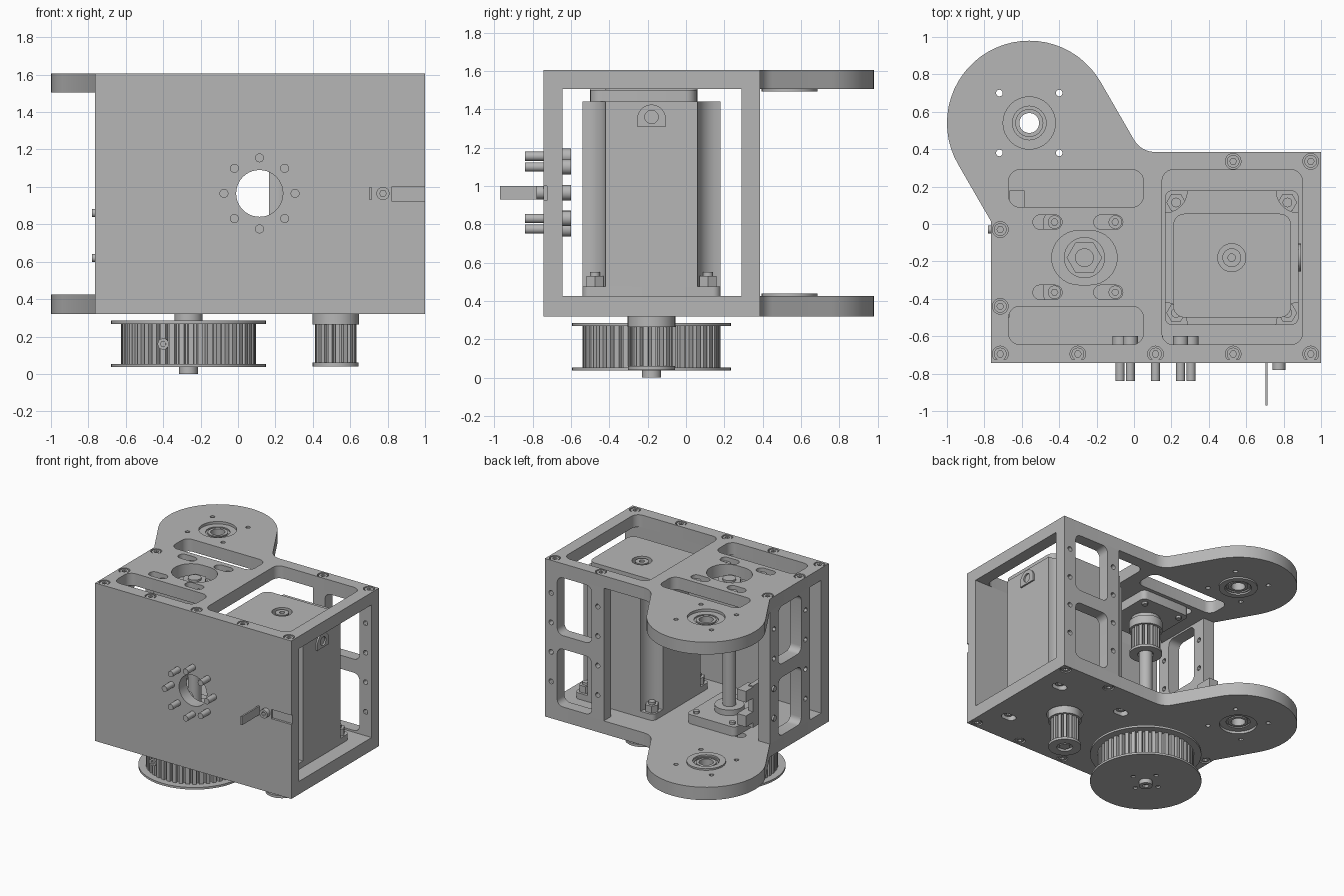
import bpy, bmesh, math
from mathutils import Vector

if "Cube" in bpy.data.objects:
    bpy.data.objects.remove(bpy.data.objects["Cube"])

GREY = bpy.data.materials.new("machined_grey")
GREY.diffuse_color = (0.47, 0.47, 0.47, 1)
GREY.use_nodes = True
GREY.node_tree.nodes["Principled BSDF"].inputs["Base Color"].default_value = GREY.diffuse_color


def arc(cx, cy, r, a0, a1, n):
    return [(cx + r * math.cos(math.radians(a0 + (a1 - a0) * i / n)),
             cy + r * math.sin(math.radians(a0 + (a1 - a0) * i / n))) for i in range(n + 1)]


def circle(cx, cy, r, n=32):
    return arc(cx, cy, r, 0, 360, n)[:-1]


def rrect(x0, x1, y0, y1, r, n=6):
    return (arc(x1 - r, y1 - r, r, 0, 90, n) + arc(x0 + r, y1 - r, r, 90, 180, n)
            + arc(x0 + r, y0 + r, r, 180, 270, n) + arc(x1 - r, y0 + r, r, 270, 360, n))


def rect(x0, x1, y0, y1):
    return [(x0, y0), (x1, y0), (x1, y1), (x0, y1)]


def prism(name, loops, a, b, axis='z'):
    """Extrude an outline with holes from a to b along an axis."""
    cu = bpy.data.curves.new(name, 'CURVE')
    cu.dimensions = '2D'
    cu.fill_mode = 'BOTH'
    cu.extrude = abs(b - a) / 2
    for loop in loops:
        sp = cu.splines.new('POLY')
        sp.points.add(len(loop) - 1)
        for p, (u, v) in zip(sp.points, loop):
            p.co = (u, v, 0, 1)
        sp.use_cyclic_u = True
    tmp = bpy.data.objects.new(name + "_tmp", cu)
    me = bpy.data.meshes.new_from_object(tmp)
    bpy.data.objects.remove(tmp)
    mid = (a + b) / 2
    bm = bmesh.new()
    bm.from_mesh(me)
    for v in bm.verts:
        u, w, d = v.co.x, v.co.y, v.co.z + mid
        v.co = Vector({'z': (u, w, d), 'y': (u, d, w), 'x': (d, u, w)}[axis])
    bmesh.ops.remove_doubles(bm, verts=bm.verts, dist=1e-5)
    bmesh.ops.recalc_face_normals(bm, faces=bm.faces)
    me = bpy.data.meshes.new(name)
    bm.to_mesh(me)
    bm.free()
    me.materials.append(GREY)
    me.polygons.foreach_set("use_smooth", [True] * len(me.polygons))
    me.set_sharp_from_angle(angle=math.radians(30))
    ob = bpy.data.objects.new(name, me)
    bpy.context.collection.objects.link(ob)
    return ob


def teeth(cx, cy, r, depth, n):
    pts = []
    for i in range(n):
        for f, rr in ((0.0, r), (0.55, r), (0.65, r - depth), (0.9, r - depth)):
            t = 2 * math.pi * (i + f) / n
            pts.append((cx + rr * math.cos(t), cy + rr * math.sin(t)))
    return pts


# Key positions
LX, LY = -0.56, 0.54          # lobe bearing
SX, SY = -0.265, -0.18        # driven shaft
MX, MY = 0.5225, -0.18        # motor
outline = ([(-0.765, -0.74), (1, -0.74), (1, 0.385)] + arc(0.111, 0.512, 0.127, 270, 210, 6)
           + arc(LX, LY, 0.44, 30, 210, 30) + [(-0.765, 0.015)])
screws = [(0.53, 0.335), (0.945, 0.335), (-0.715, -0.03), (-0.715, -0.44)] + \
         [(x, -0.695) for x in (-0.715, -0.3, 0.115, 0.53, 0.945)]
shaft_bolts = [(x, y) for x in (-0.425, -0.1) for y in (0.01, -0.365)]
motor_bolts = [(x, y) for x in (0.225, 0.82) for y in (0.115, -0.475)]
lobe_holes = [circle(LX + sx * 0.16, LY + sy * 0.16, 0.018, 12) for sx in (-1, 1) for sy in (-1, 1)]
shaft_slots = [rrect(x - 0.115, x + 0.04, y - 0.038, y + 0.038, 0.037) for x, y in shaft_bolts]
motor_slots = [rrect(x - 0.06, x + 0.06, y - 0.038, y + 0.038, 0.037) for x, y in motor_bolts]
top_cuts = [rrect(0.15, 0.9, -0.645, 0.29, 0.06), rrect(-0.67, 0.05, 0.09, 0.29, 0.06),
            rrect(-0.67, 0.05, -0.645, -0.44, 0.06),
            arc(SX + 0.03, SY, 0.145, -90, 90, 16) + arc(SX - 0.03, SY, 0.145, 90, 270, 16)]
bottom_cuts = [circle(SX, SY, 0.09), circle(MX, MY, 0.135)] + motor_slots

# Top and bottom plates with their bearings, screws and shaft blocks
for tag, inner, outer, s, cuts in (("top", 1.505, 1.605, 1, top_cuts),
                                   ("bottom", 0.425, 0.32, -1, bottom_cuts)):
    mid = outer - s * 0.02
    holes = cuts + lobe_holes + shaft_slots
    prism(tag + "_plate", [outline, circle(LX, LY, 0.11)] + holes, inner, mid)
    prism(tag + "_plate_skin", [outline, circle(LX, LY, 0.14)] + holes
          + [circle(x, y, 0.042, 20) for x, y in screws], mid, outer)
    for x, y in screws:
        prism(tag + "_screw", [circle(x, y, 0.034, 20), circle(x, y, 0.018, 6)],
              mid, outer - s * 0.004)
    prism(tag + "_bearing_outer_ring", [circle(LX, LY, 0.11), circle(LX, LY, 0.09)], inner, mid)
    prism(tag + "_bearing_shield", [circle(LX, LY, 0.09), circle(LX, LY, 0.075)],
          inner + s * 0.01, mid - s * 0.01)
    prism(tag + "_bearing_inner_ring", [circle(LX, LY, 0.075), circle(LX, LY, 0.053)], inner, mid)
    prism(tag + "_bearing_flange", [circle(LX, LY, 0.145), circle(LX, LY, 0.1)],
          inner, inner - s * 0.013)
    # Bearing block on the inside face
    prism(tag + "_shaft_block", [rrect(SX - 0.22, SX + 0.22, SY - 0.24, SY + 0.24, 0.04),
                                 circle(SX, SY, 0.05)], inner, inner - s * 0.075)
    prism(tag + "_block_collar", [circle(SX, SY, 0.11)], inner - s * 0.075, inner - s * 0.12)
    for x, y in shaft_bolts:
        prism(tag + "_block_bolt", [circle(x, y, 0.036, 20), circle(x, y, 0.018, 6)],
              inner, outer - s * 0.03)
        prism(tag + "_block_bolt_end", [circle(x, y, 0.022, 12)],
              inner - s * 0.07, inner - s * 0.095)

# Front wall with a shallow side groove, round opening and bolt circle
ZC, HX = 0.965, 0.115
ring = [(HX + 0.19 * math.cos(i * math.pi / 4), ZC + 0.19 * math.sin(i * math.pi / 4))
        for i in range(8)]
opening = circle(HX, ZC, 0.125, 40)
skin = [(-0.765, 0.32), (1, 0.32), (1, 0.925), (0.82, 0.925), (0.82, 1.0), (1, 1.0),
        (1, 1.605), (-0.765, 1.605)]
prism("front_wall_skin", [skin, opening], -0.743, -0.725, 'y')
prism("front_wall", [rect(-0.765, 1, 0.425, 1.505), opening], -0.725, -0.645, 'y')
for x, z in ring:
    prism("front_bolt", [circle(x, z, 0.024, 16)], -0.84, -0.645, 'y')
    prism("front_bolt_head", [circle(x, z, 0.04, 20)], -0.645, -0.6, 'y')
prism("spring_tab", [rect(0.702, 0.715, 0.93, 1.0)], -0.97, -0.743, 'y')
prism("tab_screw", [circle(0.775, ZC, 0.035, 20), circle(0.775, ZC, 0.018, 6)], -0.78, -0.743, 'y')

# Back and left ladder walls
def ladder(name, u0, u1, a, b, axis):
    windows = [rrect(u0 + 0.11, u1 - 0.11, z0, z1, 0.05) for z0, z1 in ((0.44, 0.91), (1.02, 1.49))]
    holes = [circle(u, z, 0.02, 12) for u in (u0 + 0.055, u1 - 0.055) for z in (0.62, 0.86, 1.1, 1.34)]
    prism(name, [rect(u0, u1, 0.425, 1.505)] + windows + holes, a, b, axis)


ladder("back_wall", 0.47, 1.0, 0.29, 0.385, 'y')
ladder("left_wall", -0.5, 0.015, -0.765, -0.665, 'x')

# Sensor bracket screwed to the left wall
for z in (0.62, 0.86):
    prism("bracket_screw", [circle(-0.03, z, 0.022, 14)], -0.78, -0.66, 'x')
prism("sensor_bracket", [rect(-0.09, 0.09, 0.56, 0.9)], -0.665, -0.625, 'x')
for z in (0.6, 0.8):
    prism("sensor_arm", [rect(0.04, 0.18, z, z + 0.09)], -0.665, -0.585, 'x')

# Motor: square body with hollowed corners, flange, cap and mounts
x0, x1, y0, y1, k = 0.165, 0.88, -0.54, 0.18, 0.12
body = (arc(x0, y0, k, 90, 0, 6) + arc(x1, y0, k, 180, 90, 6)
        + arc(x1, y1, k, 270, 180, 6) + arc(x0, y1, k, 360, 270, 6))
prism("motor_flange", [rrect(x0, x1, y0, y1, 0.04)], 0.425, 0.475)
prism("motor_body", [body], 0.475, 1.44)
prism("motor_cap", [rrect(0.21, 0.84, -0.5, 0.055, 0.06), circle(MX, MY, 0.075)], 1.44, 1.5)
prism("motor_rear_boss", [circle(MX, MY, 0.05), circle(MX, MY, 0.02, 16)], 1.44, 1.495)
for x, y in motor_bolts:
    prism("motor_nut", [circle(x, y, 0.052, 6)], 0.475, 0.53)
    prism("motor_bolt", [circle(x, y, 0.026, 16)], 0.4, 0.55)
    prism("motor_bolt_head", [circle(x, y, 0.036, 20), circle(x, y, 0.018, 6)], 0.345, 0.425)
prism("cable_outlet", [arc(MY, 1.35, 0.075, 0, 180, 12) + [(MY - 0.075, 1.31), (MY + 0.075, 1.31)],
                       circle(MY, 1.36, 0.035, 20)], 0.88, 0.893, 'x')

# Driven shaft with nut
prism("driven_shaft", [circle(SX, SY, 0.05)], 0.02, 1.57)
prism("shaft_washer", [circle(SX, SY, 0.11)], 1.505, 1.52)
prism("shaft_nut", [circle(SX, SY, 0.095, 6)], 1.52, 1.555)


def small_pulley(name, cx, cy, low, high, hub):
    prism(name + "_teeth", [teeth(cx, cy, 0.11, 0.018, 16)], low + 0.02, high)
    prism(name + "_lower_flange", [circle(cx, cy, 0.123), circle(cx, cy, 0.06)], low, low + 0.02)
    prism(name + "_hub", [circle(cx, cy, 0.125)], high, hub)


small_pulley("motor_pulley", MX, MY, 0.04, 0.265, 0.34)
prism("motor_shaft", [circle(MX, MY, 0.04)], 0.045, 0.43)
small_pulley("inner_pulley", SX, SY, 1.13, 1.33, 1.4)

# Large belt pulley below the housing
prism("large_pulley_teeth", [teeth(SX, SY, 0.36, 0.025, 44)], 0.05, 0.27)
for z0, z1 in ((0.268, 0.285), (0.036, 0.053)):
    prism("large_pulley_flange", [circle(SX, SY, 0.415, 48)]
          + [circle(SX + 0.12 * a, SY + 0.12 * b, 0.018, 12)
             for a, b in ((1, 0), (-1, 0), (0, 1), (0, -1))], z0, z1)
prism("large_pulley_hub", [circle(SX, SY, 0.075)], 0.285, 0.43)
prism("large_pulley_end", [circle(SX, SY, 0.05), circle(SX, SY, 0.025, 6)], 0.0, 0.036)
prism("pulley_set_screw", [circle(-0.4, 0.16, 0.03, 16), circle(-0.4, 0.16, 0.015, 6)],
      -0.525, -0.48, 'y')
